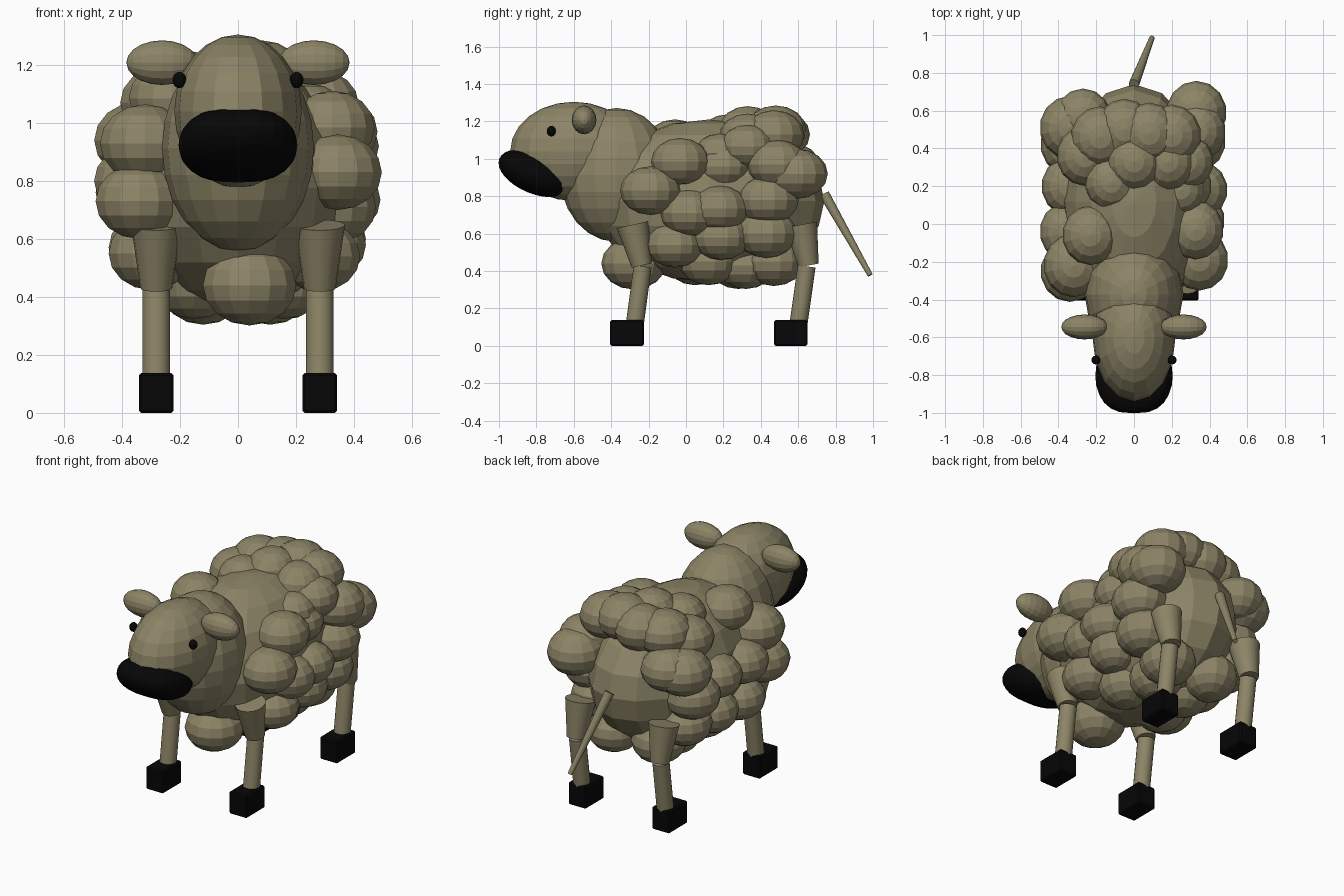
import bpy, math
from mathutils import Vector


def material(name, rgb):
    m = bpy.data.materials.new(name)
    m.diffuse_color = (*rgb, 1)
    return m


WOOL = material("wool_tan", (0.265, 0.232, 0.135))
BLACK = material("black", (0.002, 0.002, 0.002))


def finish(name, mat):
    ob = bpy.context.object
    ob.name = name
    ob.data.materials.append(mat)
    return ob


def ball(name, loc, radii, mat=WOOL, seg=16, rings=10, rot=(0, 0, 0)):
    bpy.ops.mesh.primitive_uv_sphere_add(segments=seg, ring_count=rings, location=loc, rotation=rot)
    ob = finish(name, mat)
    ob.scale = radii
    return ob


def limb(name, a, b, ra, rb):
    a, b = Vector(a), Vector(b)
    d = b - a
    bpy.ops.mesh.primitive_cone_add(vertices=16, radius1=ra, radius2=rb, depth=d.length,
                                    location=(a + b) / 2,
                                    rotation=d.to_track_quat('Z', 'Y').to_euler())
    ob = finish(name, WOOL)
    bpy.ops.object.shade_smooth_by_angle(angle=math.radians(30))
    return ob


# Body, neck and head
ball("body", (0, 0.12, 0.775), (0.385, 0.62, 0.435), rings=10)
ball("neck", (0, -0.372, 0.914), (0.262, 0.302, 0.358), rings=12)
ball("head", (0, -0.6, 1.04), (0.22, 0.34, 0.265), rings=12)

# Muzzle: tilted ellipsoid, squared off across its width
muzzle = ball("muzzle", (0, -0.805, 0.923), (0.205, 0.208, 0.11), BLACK, 24, 16, (math.radians(-22), 0, 0))
for v in muzzle.data.vertices:
    v.co.x = math.copysign(abs(v.co.x) ** 0.72, v.co.x)

for side, s in (("left", -1), ("right", 1)):
    # Face details
    ball(side + "_eye", (s * 0.202, -0.72, 1.148), (0.024, 0.024, 0.028), BLACK, 12, 8)
    ball(side + "_ear", (s * 0.262, -0.545, 1.208), (0.077, 0.066, 0.123), rot=(0, math.pi / 2, 0))
    # Legs: tapered thigh, thin shin, block hoof
    for end, top, knee, ankle, hoof in (("front", -0.285, -0.237, -0.272, -0.315),
                                        ("rear", 0.615, 0.655, 0.603, 0.56)):
        x = s * 0.282
        limb(f"{side}_{end}_thigh", (x, knee, 0.43), (x, top, 0.648), 0.055, 0.087)
        limb(f"{side}_{end}_shin", (x, ankle, 0.128), (x, knee + (0.005 if end == "front" else -0.01), 0.425),
             0.048, 0.048)
        bpy.ops.mesh.primitive_cube_add(size=1, location=(x, hoof, 0.0685))
        ob = finish(f"{side}_{end}_hoof", BLACK)
        ob.scale = (0.12, 0.18, 0.137)
        bpy.ops.object.transform_apply(location=False, rotation=False, scale=True)
        bev = ob.modifiers.new("soft_edges", 'BEVEL')
        bev.width = 0.008

# Tail
limb("tail", (0, 0.74, 0.81), (0.095, 0.985, 0.378), 0.028, 0.014)

# Wool tufts on the right flank: x, y, z, radius
right = [(0.325, -0.03, 0.985, 0.15), (0.345, -0.19, 0.83, 0.155), (0.28, -0.06, 0.54, 0.145),
         (0.35, 0.18, 0.735, 0.145), (0.27, 0.20, 0.96, 0.14), (0.28, 0.33, 1.065, 0.14),
         (0.33, 0.59, 0.92, 0.16), (0.33, 0.44, 0.78, 0.155), (0.30, 0.19, 0.58, 0.145),
         (0.29, 0.43, 0.60, 0.155), (0.33, 0.02, 0.71, 0.15), (0.33, 0.49, 0.97, 0.155),
         (0.25, 0.18, 1.03, 0.125)]
# Wool tufts on the left flank
left = [(-0.23, -0.06, 1.085, 0.15), (-0.32, -0.22, 0.93, 0.16), (-0.34, -0.25, 0.73, 0.155),
        (-0.35, -0.04, 0.80, 0.15), (-0.30, -0.08, 0.55, 0.15), (-0.34, 0.20, 0.80, 0.15),
        (-0.30, 0.18, 0.57, 0.15), (-0.34, 0.42, 0.76, 0.155), (-0.34, 0.51, 0.94, 0.16),
        (-0.29, 0.42, 0.58, 0.15), (-0.26, 0.36, 1.07, 0.15), (-0.27, 0.56, 0.96, 0.15)]
# Wool tufts over the back and rump
top = [(0.08, 0.48, 1.155, 0.155), (0.20, 0.47, 1.13, 0.155), (0.0, 0.33, 1.16, 0.145),
       (-0.12, 0.22, 1.12, 0.14), (-0.18, 0.46, 1.12, 0.155), (-0.05, 0.50, 1.13, 0.155),
       (0.18, 0.33, 1.12, 0.145)]
# Wool tufts under the chest and belly
belly = [(0.04, -0.28, 0.44, 0.165), (0.16, 0.12, 0.45, 0.15), (-0.15, 0.05, 0.45, 0.15),
         (0.11, 0.32, 0.43, 0.15), (-0.12, 0.28, 0.43, 0.15), (0.15, 0.47, 0.45, 0.155),
         (-0.15, 0.47, 0.46, 0.155)]

for group, tufts in (("right", right), ("left", left), ("back", top), ("belly", belly)):
    for i, (x, y, z, r) in enumerate(tufts):
        ball(f"{group}_wool_tuft_{i + 1}", (x, y, z), (r, r * 1.05, r * 0.84), seg=14, rings=8)
